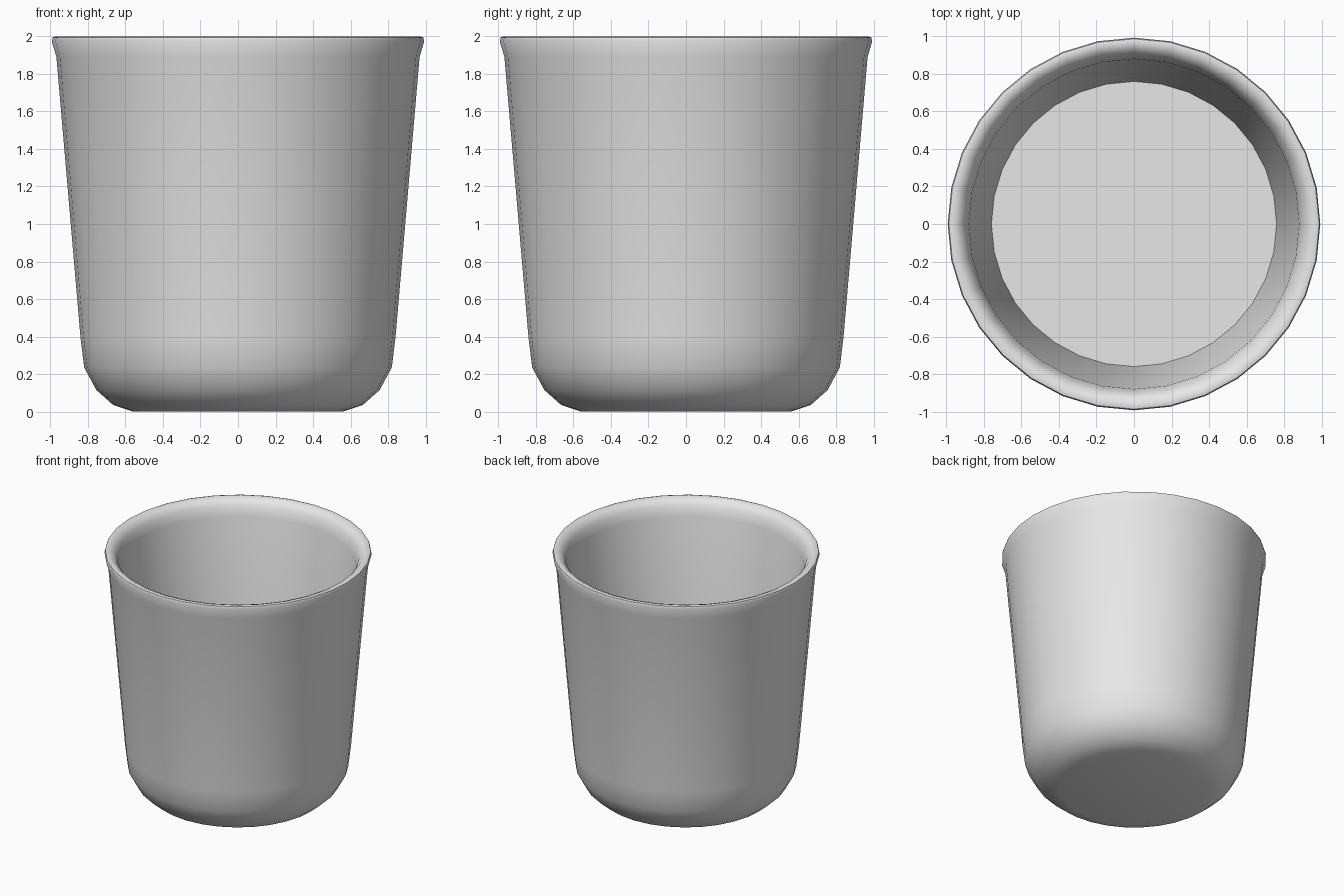
import bpy, bmesh, math

if "Cube" in bpy.data.objects:
    bpy.data.objects.remove(bpy.data.objects["Cube"])

SIDES = 32

# Cup cross-section (radius, height): base, outer wall, flared lip, inner wall, floor
profile = [
    (0.0, 0.0), (0.56, 0.0), (0.665, 0.035), (0.755, 0.115), (0.82, 0.235),
    (0.84, 0.40), (0.968, 1.89), (0.993, 1.975), (0.987, 1.995), (0.968, 2.0),
    (0.93, 1.985), (0.90, 1.945), (0.88, 1.87), (0.76, 0.42), (0.0, 0.42),
]


def revolve(name, pts, mat):
    bm = bmesh.new()
    rings = []
    for r, z in pts:
        if r == 0:
            rings.append([bm.verts.new((0, 0, z))])
        else:
            rings.append([bm.verts.new((r * math.cos(2 * math.pi * i / SIDES),
                                        r * math.sin(2 * math.pi * i / SIDES), z))
                          for i in range(SIDES)])
    for a, b in zip(rings, rings[1:]):
        for i in range(SIDES):
            j = (i + 1) % SIDES
            if len(a) == 1:
                bm.faces.new((a[0], b[j], b[i]))
            elif len(b) == 1:
                bm.faces.new((a[i], a[j], b[0]))
            else:
                bm.faces.new((a[i], a[j], b[j], b[i]))
    bmesh.ops.recalc_face_normals(bm, faces=bm.faces)
    mesh = bpy.data.meshes.new(name)
    bm.to_mesh(mesh)
    bm.free()
    mesh.materials.append(mat)
    obj = bpy.data.objects.new(name, mesh)
    bpy.context.collection.objects.link(obj)
    return obj


grey = bpy.data.materials.new("plain_grey")
grey.diffuse_color = (0.8, 0.8, 0.8, 1)
grey.use_nodes = True
grey.node_tree.nodes["Principled BSDF"].inputs["Base Color"].default_value = grey.diffuse_color

cup = revolve("cup", profile, grey)

# Smooth sides, crisp floor edge
bpy.ops.object.select_all(action='DESELECT')
cup.select_set(True)
bpy.context.view_layer.objects.active = cup
bpy.ops.object.shade_smooth_by_angle(angle=math.radians(50))
